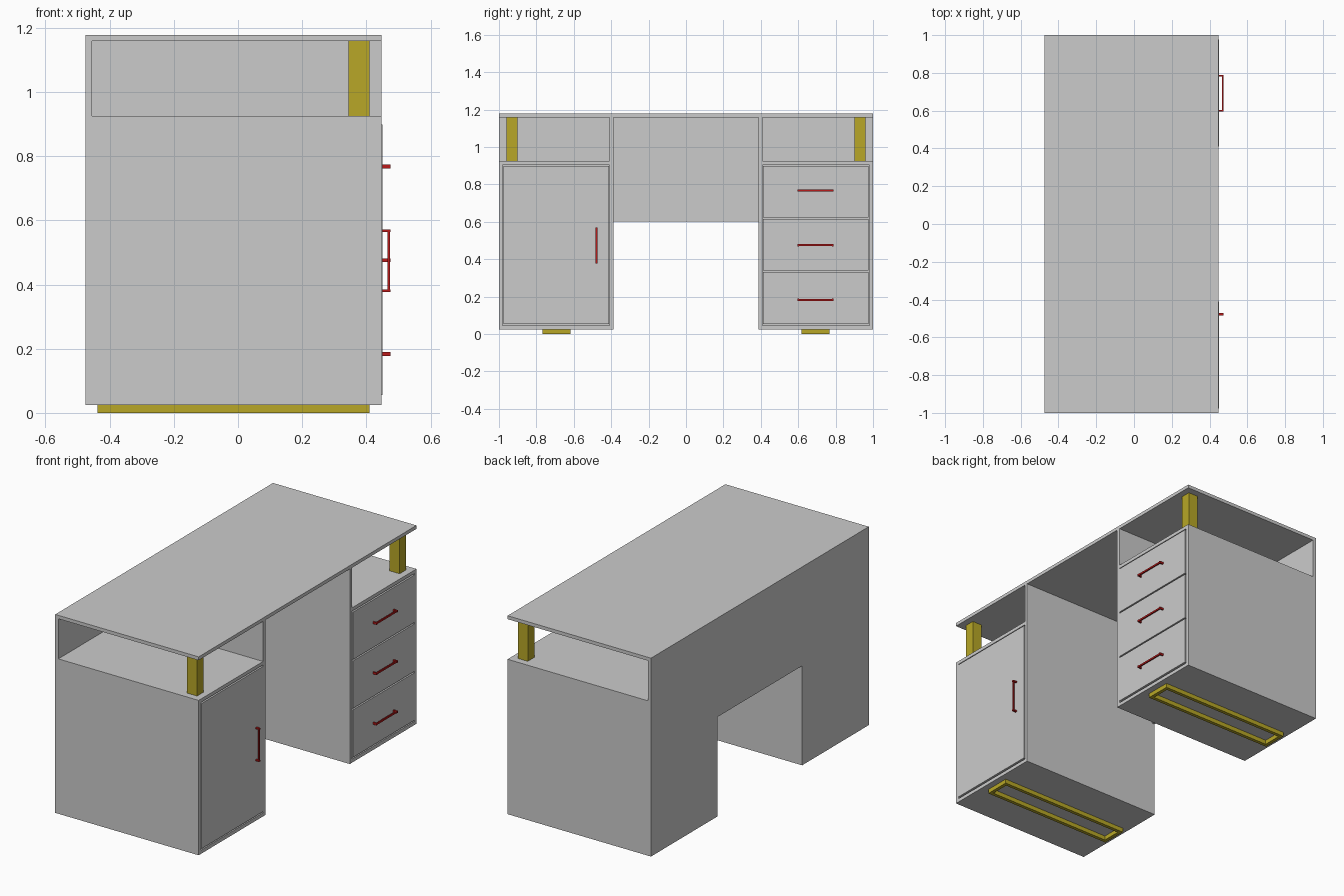
import bpy, bmesh
from mathutils import Vector

if "Cube" in bpy.data.objects:
    bpy.data.objects.remove(bpy.data.objects["Cube"])


def material(name, color):
    m = bpy.data.materials.new(name)
    m.diffuse_color = color
    m.use_nodes = True
    m.node_tree.nodes["Principled BSDF"].inputs["Base Color"].default_value = m.diffuse_color
    return m


YELLOW = material("yellow", (0.48, 0.39, 0.02, 1))
RED = material("red", (0.5, 0.01, 0.01, 1))


def finish(name, bm, mat=None):
    bmesh.ops.recalc_face_normals(bm, faces=bm.faces)
    me = bpy.data.meshes.new(name)
    bm.to_mesh(me)
    bm.free()
    ob = bpy.data.objects.new(name, me)
    bpy.context.collection.objects.link(ob)
    if mat:
        me.materials.append(mat)
    return ob


def boxes(name, ranges, mat=None):
    """One object made of boxes given as (x0, x1, y0, y1, z0, z1)."""
    bm = bmesh.new()
    for x0, x1, y0, y1, z0, z1 in ranges:
        vs = bmesh.ops.create_cube(bm, size=1)["verts"]
        for v in vs:
            v.co = Vector((x0 if v.co.x < 0 else x1,
                           y0 if v.co.y < 0 else y1,
                           z0 if v.co.z < 0 else z1))
    return finish(name, bm, mat)


def side_box(name, s, x0, x1, y0, y1, z0, z1, mat=None):
    """Box on the s = -1 or +1 side of the desk, y measured outwards."""
    a, b = sorted((s * y0, s * y1))
    return boxes(name, [(x0, x1, a, b, z0, z1)], mat)


def handle(name, y, z, vertical=False):
    """Thin pull with two slightly thicker feet."""
    h, w, t = 0.097, 0.006, 0.005
    parts = [(0.466, 0.473, -h, h, -t, t)]
    parts += [(0.448, 0.475, c - 0.004, c + 0.004, -w, w) for c in (-h + 0.004, h - 0.004)]
    if vertical:
        parts = [(x0, x1, c, d, a, b) for x0, x1, a, b, c, d in parts]
    boxes(name, [(x0, x1, a + y, b + y, c + z, d + z) for x0, x1, a, b, c, d in parts], RED)


BACK, INNER, FRONT = -0.475, -0.455, 0.447
BASE, SHELF, UNDER, TOP = 0.025, 0.925, 1.158, 1.178

# Desk top
boxes("desk_top", [(BACK, FRONT, -1, 1, UNDER, TOP)])

# Back panel with knee notch
bm = bmesh.new()
outline = [(-1, BASE), (-0.388, BASE), (-0.388, 0.603), (0.388, 0.603),
           (0.388, BASE), (1, BASE), (1, UNDER), (-1, UNDER)]
face = bm.faces.new([bm.verts.new((BACK, y, z)) for y, z in outline])
ext = bmesh.ops.extrude_face_region(bm, geom=[face])["geom"]
bmesh.ops.translate(bm, verts=[g for g in ext if isinstance(g, bmesh.types.BMVert)],
                    vec=(INNER - BACK, 0, 0))
finish("back_panel", bm)

for s, side in ((-1, "left"), (1, "right")):
    # Pedestal carcass
    side_box(side + "_inner_panel", s, INNER, FRONT, 0.388, 0.408, BASE, UNDER)
    side_box(side + "_outer_panel", s, INNER, FRONT, 0.98, 1.0, BASE, SHELF)
    side_box(side + "_bottom_panel", s, INNER, FRONT, 0.408, 0.98, BASE, 0.046)
    side_box(side + "_shelf", s, INNER, FRONT, 0.408, 0.98, 0.905, SHELF)
    # Post holding the top
    side_box(side + "_post", s, 0.345, 0.409, 0.9, 0.96, SHELF, UNDER, YELLOW)
    # Rectangular floor frame
    x0, x1, w = -0.437, 0.409, 0.02
    y0, y1 = sorted((s * 0.617, s * 0.767))
    boxes(side + "_foot_frame",
          [(x0, x1, y0, y0 + w, 0, BASE), (x0, x1, y1 - w, y1, 0, BASE),
           (x0, x0 + w, y0 + w, y1 - w, 0, BASE), (x1 - w, x1, y0 + w, y1 - w, 0, BASE)],
          YELLOW)

# Door on the left pedestal
side_box("door", -1, 0.43, 0.45, 0.411, 0.976, 0.055, 0.899)
handle("door_handle", -0.478, 0.474, vertical=True)

# Three drawers on the right pedestal
for i in range(3):
    z = 0.051 + 0.284 * i
    side_box(f"drawer_front_{i + 1}", 1, 0.43, 0.45, 0.411, 0.976, z + 0.004, z + 0.28)
    handle(f"drawer_handle_{i + 1}", 0.692, 0.183 + 0.2925 * i)
